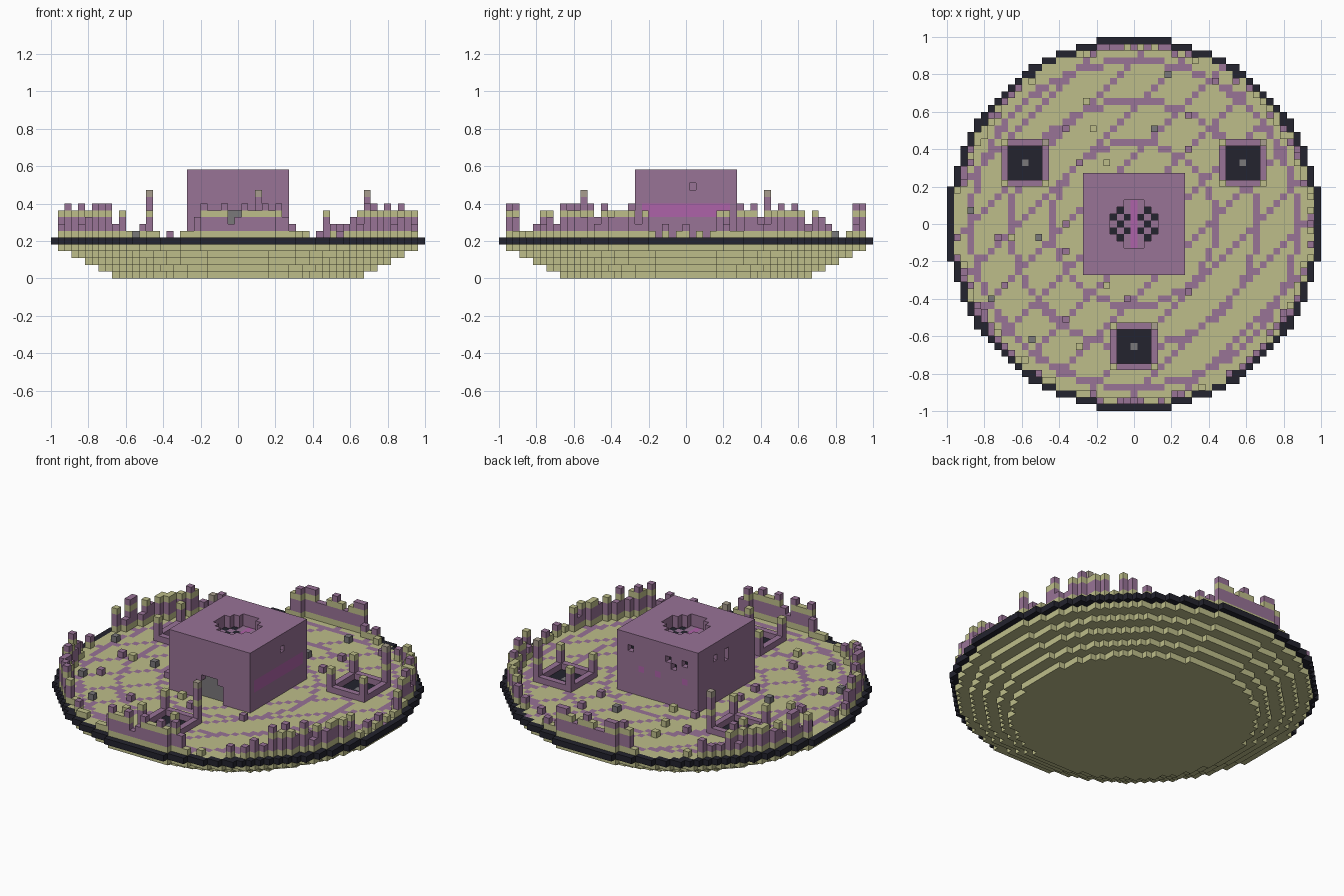
import bpy
import bmesh
import math
import random
from mathutils import Vector

random.seed(4)
if "Cube" in bpy.data.objects:
    bpy.data.objects.remove(bpy.data.objects["Cube"], do_unlink=True)

# Flat colours, given as display values and stored as linear
COLOURS = {
    "pale_olive": (190, 190, 138),
    "dusty_purple": (152, 115, 150),
    "near_black": (35, 35, 46),
    "stone_grey": (122, 120, 122),
    "bright_pink": (174, 98, 168),
    "beige": (168, 158, 142),
}


def linear(c):
    c /= 255
    return c / 12.92 if c < 0.04 else ((c + 0.055) / 1.055) ** 2.4


def make_material(name, rgb):
    mat = bpy.data.materials.new(name)
    mat.use_nodes = True
    colour = tuple(linear(c) for c in rgb) + (1,)
    mat.diffuse_color = colour
    bsdf = mat.node_tree.nodes["Principled BSDF"]
    bsdf.inputs["Base Color"].default_value = colour
    bsdf.inputs["Roughness"].default_value = 0.9
    return mat


materials = [make_material(n, rgb) for n, rgb in COLOURS.items()]
OLIVE, PURPLE, BLACK, GREY, PINK, BEIGE = range(6)

UNIT = 2 / 55          # edge of one block
FLOOR = 5              # layer of the floor
BASE = FLOOR + 1       # first layer above the floor
ROOF = 15              # top layer of the hall
HALF = 7               # half width of the hall
blocks = {}            # (i, j, k) -> (part, colour)


def put(part, i, j, k, colour):
    blocks[i, j, k] = (part, colour)


def disc(radius):
    n = int(radius)
    return [(i, j) for i in range(-n, n + 1) for j in range(-n, n + 1)
            if math.hypot(i, j) <= radius]


def pillar(part, i, j, height, first=BASE):
    # Banded column: olive foot, purple shaft, olive band, beige cap
    for k in range(first, height):
        colour = OLIVE if k in (BASE, 9) else BEIGE if k == 12 else PURPLE
        put(part, i, j, k, colour)


# Stepped hull
for k in range(FLOOR):
    for i, j in disc(18.5 + 2 * k):
        put("stepped_hull", i, j, k, OLIVE)

# Floor with ring and diagonal inlays, and the dark rim
for i, j in disc(27.5):
    r = math.hypot(i, j)
    if r > 26.5:
        put("dark_rim", i, j, FLOOR, BLACK)
    else:
        ring = round(r) in (12, 18, 24)
        diagonal = (i - j) % 7 == 4
        put("floor", i, j, FLOOR, PURPLE if ring or diagonal else OLIVE)

# Six ruined wall segments around the edge
for i, j in disc(26.5):
    if math.hypot(i, j) <= 25.5:
        continue
    angle = math.degrees(math.atan2(j, i)) % 60
    off = abs(angle - 30)
    if off < 12:
        height = random.choice((8, 9, 10, 10, 11, 11))
    elif off < 20:
        height = random.choice((7, 8, 9, 10, 11))
    else:
        height = random.choice((6, 6, 6, 6, 7, 8))
    pillar("ruined_wall", i, j, height)

# Three framed pits with corner pillars
PITS = ((0, -18), (16, 9), (-16, 9))
for ci, cj in PITS:
    for a in range(-3, 4):
        for b in range(-3, 4):
            i, j = ci + a, cj + b
            if max(abs(a), abs(b)) == 3:
                put("pit_frame", i, j, BASE, PURPLE)
            else:
                put("pit_floor", i, j, FLOOR, GREY if a == b == 0 else BLACK)
    for a, b, height in ((3, 3, 13), (-3, 3, 10), (-3, -3, 10), (3, -3, 10)):
        pillar("pit_pillar", ci + a, cj + b, height, BASE + 1)

# Central hall
for i in range(-HALF, HALF + 1):
    for j in range(-HALF, HALF + 1):
        for k in range(BASE, ROOF + 1):
            put("hall", i, j, k, PURPLE)

# Pink band on the left side of the hall
for j in range(-HALF + 1, HALF):
    for k in (9, 10):
        put("hall", HALF, j, k, PINK)

# Cross-shaped roof opening with a pink strip and dark vents
for i in range(-3, 4):
    for j in range(-3, 4):
        if abs(i) + abs(j) <= 4:
            for k in (ROOF, ROOF - 1):
                blocks.pop((i, j, k))
            vent = (abs(i), abs(j)) in ((2, 2), (1, 1), (2, 0), (3, 1))
            colour = PINK if i == 0 else BLACK if vent else PURPLE
            put("hall", i, j, ROOF - 2, colour)

# Arched doorway in the front of the hall
for i in range(-2, 3):
    for k in range(BASE, 10 if abs(i) < 2 else 9):
        blocks.pop((i, -HALF, k))
        put("hall", i, 1 - HALF, k, GREY)

# Small broken openings: back, right and left faces
for i, k in ((5, 13), (-2, 13), (-3, 12), (-5, 13)):
    blocks.pop((i, HALF, k))
    put("hall", i, HALF - 1, k, BLACK)
for j, k in ((3, 13), (0, 12), (0, 13)):
    blocks.pop((-HALF, j, k))
    put("hall", 1 - HALF, j, k, BLACK)
blocks.pop((HALF, 1, 13))

# Pink studs on the back face
for i in (3, 0, -5):
    put("hall", i, HALF, 10, PINK)

# Scattered rubble
RUBBLE = ((5, 22), (12, 21), (-10, 14), (-6, 14), (3, 14), (8, 16), (8, 11),
          (-18, -2), (-14, -2), (-10, 0), (-10, -4), (-4, -9), (-21, -11),
          (-19, -9), (-10, -14), (-8, -18), (-15, -17), (8, -10), (-1, -11),
          (-7, 18), (-24, 2), (-8, 9), (-20, -2), (-4, 9))
for n, (i, j) in enumerate(RUBBLE):
    put("rubble", i, j, BASE, (GREY, PURPLE, PURPLE, OLIVE)[n % 4])


# Build one mesh per part from the exposed block faces
AXES = [Vector(v) for v in ((1, 0, 0), (0, 1, 0), (0, 0, 1))]


def build(part):
    bm = bmesh.new()
    cache = {}

    def vert(p):
        key = tuple(round(2 * c) for c in p)
        if key not in cache:
            cache[key] = bm.verts.new((p + Vector((0, 0, 0.5))) * UNIT)
        return cache[key]

    for cell, (name, colour) in blocks.items():
        if name != part:
            continue
        centre = Vector(cell)
        for axis in range(3):
            for sign in (-1, 1):
                n = AXES[axis] * sign
                if tuple(int(c) for c in centre + n) in blocks:
                    continue
                u = AXES[(axis + 1) % 3] / 2
                v = AXES[(axis + 2) % 3] / 2 * sign
                c = centre + n / 2
                face = bm.faces.new([vert(p) for p in
                                     (c - u - v, c + u - v, c + u + v, c - u + v)])
                face.material_index = colour
    mesh = bpy.data.meshes.new(part)
    bm.to_mesh(mesh)
    bm.free()
    for mat in materials:
        mesh.materials.append(mat)
    bpy.context.collection.objects.link(bpy.data.objects.new(part, mesh))


for part in sorted({p for p, c in blocks.values()}):
    build(part)
